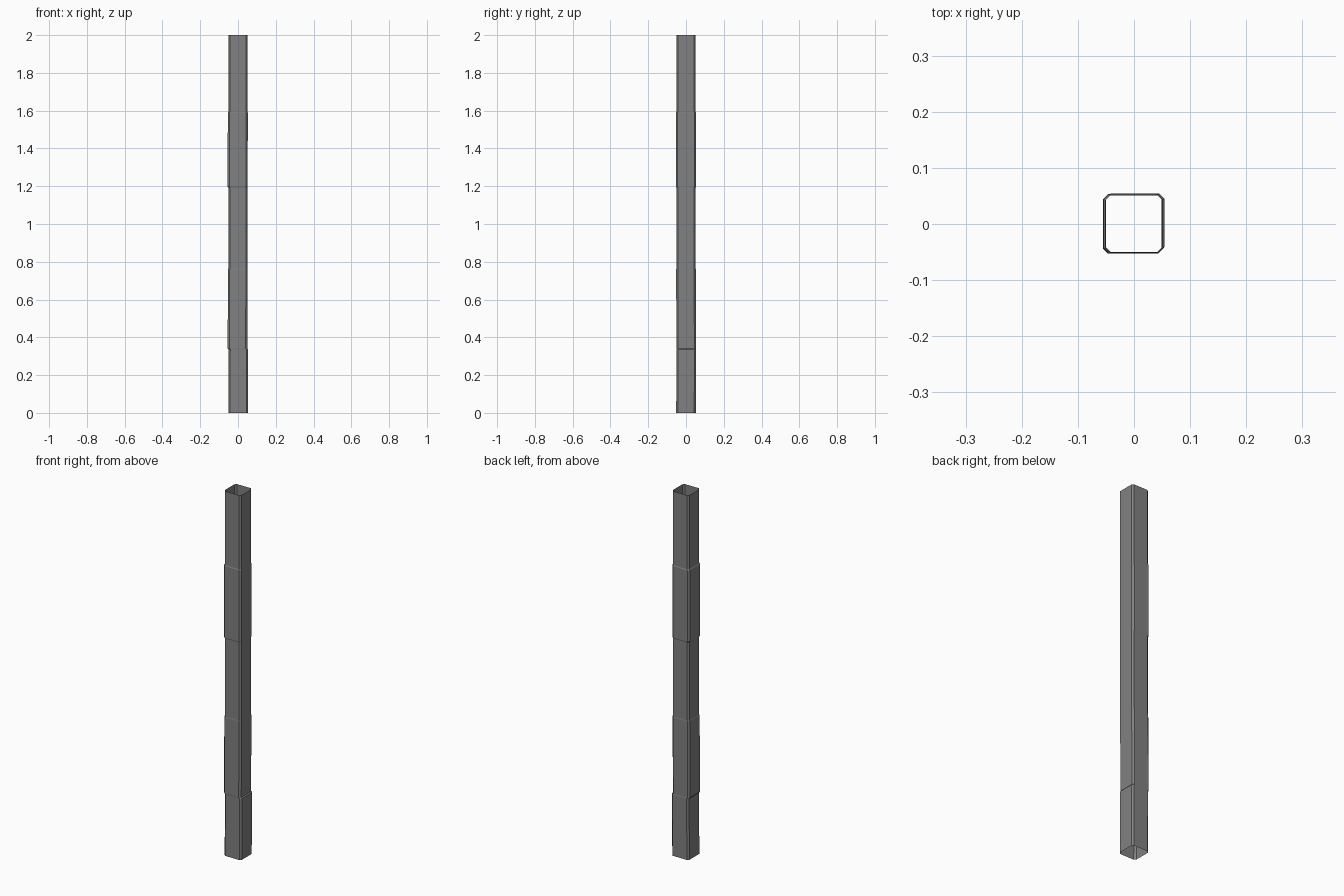
import bpy
import bmesh

cube = bpy.data.objects.get("Cube")
if cube:
    bpy.data.objects.remove(cube, do_unlink=True)

# Single flat grey
grey = bpy.data.materials.new("mid_grey")
grey.use_nodes = True
colour = (0.22, 0.22, 0.22, 1.0)
grey.diffuse_color = colour
grey.node_tree.nodes["Principled BSDF"].inputs["Base Color"].default_value = colour

CHAMFER = 0.009
LEDGE = 0.006


def ring(bm, cx, cy, half, z):
    """Square outline with cut corners."""
    inner = half - CHAMFER
    outline = []
    for sx, sy in ((1, 1), (-1, 1), (-1, -1), (1, -1)):
        pair = [(sx * half, sy * inner), (sx * inner, sy * half)]
        if sx * sy < 0:
            pair.reverse()
        outline += pair
    return [bm.verts.new((cx + x, cy + y, z)) for x, y in outline]


def build_section(name, rings):
    """Open tube skinned through a list of outlines."""
    bm = bmesh.new()
    loops = [ring(bm, *r) for r in rings]
    for low, high in zip(loops, loops[1:]):
        count = len(low)
        for i in range(count):
            j = (i + 1) % count
            bm.faces.new((low[i], low[j], high[j], high[i]))
    mesh = bpy.data.meshes.new(name)
    bm.to_mesh(mesh)
    bm.free()
    mesh.materials.append(grey)
    obj = bpy.data.objects.new(name, mesh)
    bpy.context.collection.objects.link(obj)


# Sections: name, bottom z, bottom centre, top centre, half width
sections = [
    ("bottom_section", 0.0, (0.001, 0.0), (0.002, 0.002), 0.052),
    ("lower_section", 0.342, (-0.003, 0.001), (-0.001, 0.0), 0.052),
    ("middle_section", 0.765, (0.0, 0.0), (0.0, 0.0), 0.051),
    ("upper_section", 1.198, (-0.002, 0.0), (-0.001, 0.0), 0.053),
    ("top_section", 1.595, (0.0, 0.0), (0.0, 0.0), 0.051),
]

for i, (name, z, bottom, top, half) in enumerate(sections):
    rings = [(*bottom, half, z)]
    if i + 1 < len(sections):
        # Short sloped ledge meeting the section above
        _, next_z, next_bottom, _, next_half = sections[i + 1]
        rings.append((*top, half, next_z - LEDGE))
        rings.append((*next_bottom, next_half, next_z))
    else:
        rings.append((*top, half, 2.0))
    build_section(name, rings)
